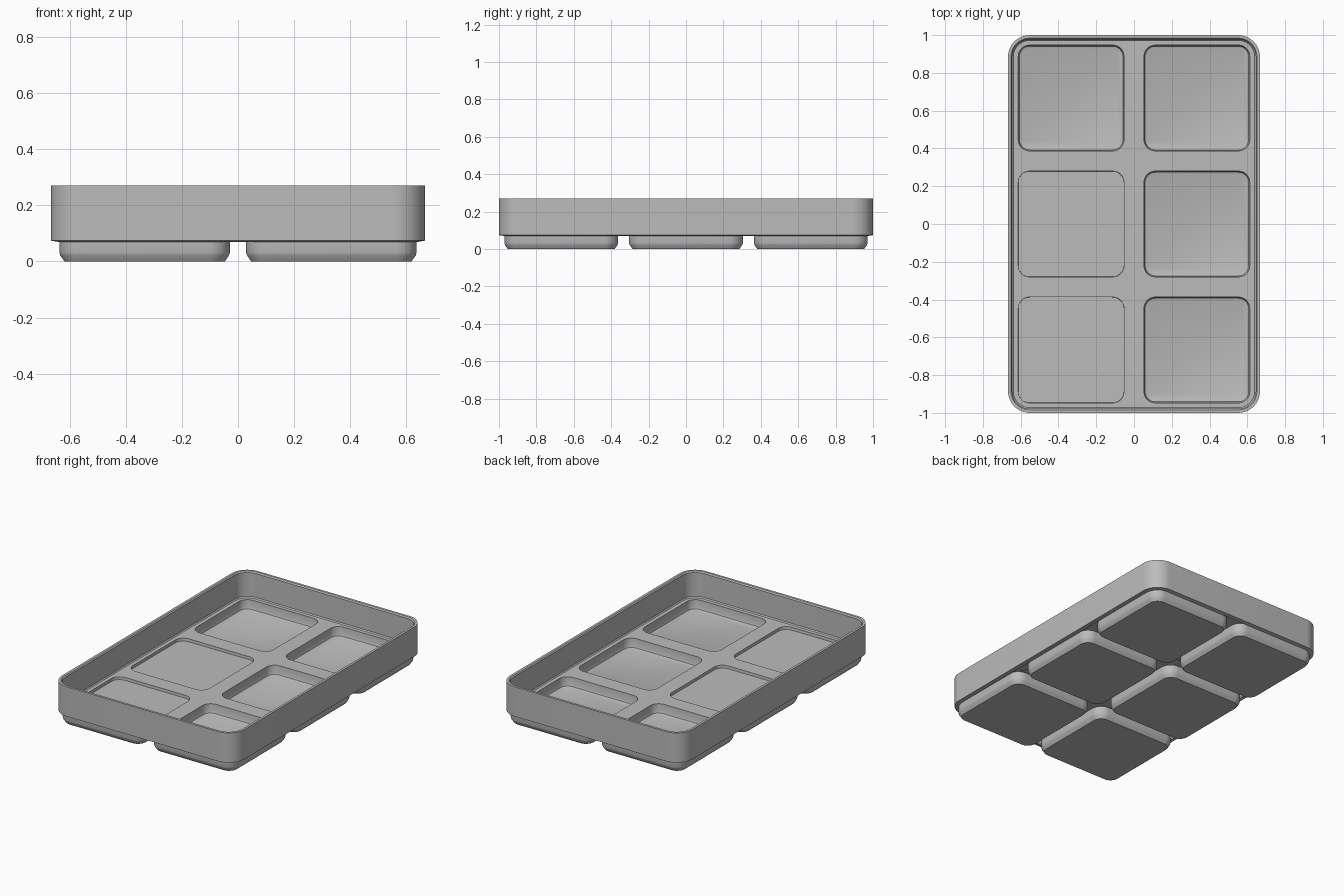
import bpy, bmesh, math

cube = bpy.data.objects.get("Cube")
if cube:
    bpy.data.objects.remove(cube, do_unlink=True)

# Plain grey plastic
GREY = (0.5, 0.5, 0.5, 1)
plastic = bpy.data.materials.new("grey_plastic")
plastic.use_nodes = True
plastic.diffuse_color = GREY
plastic.node_tree.nodes["Principled BSDF"].inputs["Base Color"].default_value = GREY

bm = bmesh.new()
SEGMENTS = 10


def ring(cx, cy, hx, hy, radius, z):
    """Closed rounded rectangle of vertices."""
    verts = []
    for quarter, (sx, sy) in enumerate(((1, 1), (-1, 1), (-1, -1), (1, -1))):
        for i in range(SEGMENTS + 1):
            a = math.pi / 2 * (quarter + i / SEGMENTS)
            verts.append(bm.verts.new((cx + sx * (hx - radius) + radius * math.cos(a),
                                       cy + sy * (hy - radius) + radius * math.sin(a), z)))
    return verts


def loft(rings):
    for a, b in zip(rings, rings[1:]):
        for i in range(len(a)):
            j = (i + 1) % len(a)
            bm.faces.new((a[i], a[j], b[j], b[i]))


def fill_between(outer, holes):
    """Flat sheet inside the outer ring, open at each hole."""
    edges = []
    for loop in [outer] + holes:
        for i, v in enumerate(loop):
            edges.append(bm.edges.get((v, loop[(i + 1) % len(loop)])))
    bmesh.ops.triangle_fill(bm, edges=edges, use_beauty=True, use_dissolve=False)


# Rim wall, from the underside edge over the top to the floor: inset, height
wall_profile = [(0.03, 0.078), (0.025, 0.07), (0, 0.074), (0, 0.27),
                (0.016, 0.27), (0.022, 0.262), (0.022, 0.104), (0.028, 0.097)]
wall = [ring(0, 0, 0.667 - d, 1 - d, 0.115 - d, z) for d, z in wall_profile]
loft(wall)

# Six compartments: hollow pocket above, rounded foot below
foot_profile = [(0.304, 0.078), (0.304, 0.032), (0.301, 0.022), (0.286, 0)]
pocket_profile = [(0.28, 0.097), (0.278, 0.048), (0.274, 0.038), (0.264, 0.034)]
pocket_tops, foot_tops = [], []
for cx in (-0.333, 0.333):
    for cy in (-0.667, 0, 0.667):
        foot = [ring(cx, cy, h, h, h - 0.23, z) for h, z in foot_profile]
        pocket = [ring(cx, cy, h, h, h - 0.22, z) for h, z in pocket_profile]
        loft(foot)
        loft(pocket)
        bm.faces.new(foot[-1])
        bm.faces.new(pocket[-1])
        foot_tops.append(foot[0])
        pocket_tops.append(pocket[0])

# Floor and underside sheets
fill_between(wall[-1], pocket_tops)
fill_between(wall[0], foot_tops)
bmesh.ops.recalc_face_normals(bm, faces=bm.faces)

mesh = bpy.data.meshes.new("tray")
bm.to_mesh(mesh)
bm.free()
mesh.materials.append(plastic)
tray = bpy.data.objects.new("compartment_tray", mesh)
bpy.context.collection.objects.link(tray)
bpy.ops.object.select_all(action='DESELECT')
tray.select_set(True)
bpy.context.view_layer.objects.active = tray
bpy.ops.object.shade_smooth_by_angle(angle=math.radians(30))
